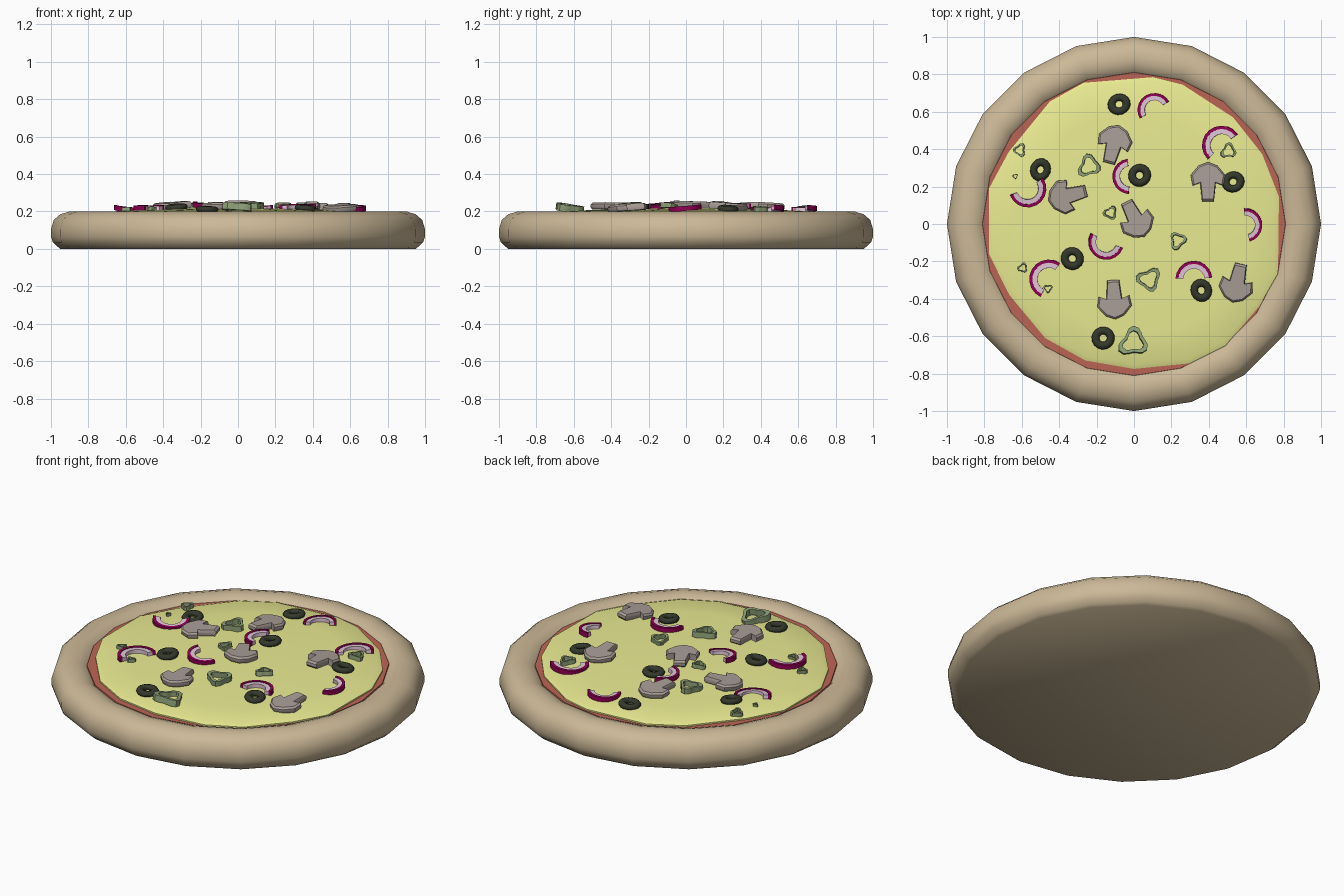
import bpy, bmesh, math, random
from mathutils import Matrix, Vector

if "Cube" in bpy.data.objects:
    bpy.data.objects.remove(bpy.data.objects["Cube"])

random.seed(4)


def mat(name, rgb):
    m = bpy.data.materials.new(name)
    m.diffuse_color = (*rgb, 1)
    m.use_nodes = True
    m.node_tree.nodes["Principled BSDF"].inputs["Base Color"].default_value = m.diffuse_color
    return m


CRUST = mat("baked_dough", (0.60, 0.48, 0.31))
SAUCE = mat("tomato", (0.50, 0.13, 0.09))
CHEESE = mat("cheese", (0.83, 0.84, 0.29))
MUSH = mat("mushroom", (0.40, 0.34, 0.31))
OLIVE = mat("black_olive", (0.035, 0.04, 0.025))
SKIN = mat("onion_skin", (0.30, 0.0, 0.09))
FLESH = mat("onion_flesh", (0.75, 0.56, 0.68))
PEPPER = mat("green_pepper", (0.28, 0.36, 0.19))


def finish(bm, name, material, angle=40):
    bmesh.ops.recalc_face_normals(bm, faces=bm.faces)
    me = bpy.data.meshes.new(name)
    bm.to_mesh(me)
    bm.free()
    ob = bpy.data.objects.new(name, me)
    bpy.context.collection.objects.link(ob)
    me.materials.append(material)
    bpy.ops.object.select_all(action='DESELECT')
    ob.select_set(True)
    bpy.context.view_layer.objects.active = ob
    bpy.ops.object.shade_smooth_by_angle(angle=math.radians(angle))
    return ob


def loft(rings, name, material, angle=40):
    """Skin closed rings of points, capping both ends."""
    bm = bmesh.new()
    vs = [[bm.verts.new(p) for p in r] for r in rings]
    n = len(rings[0])
    for a, b in zip(vs, vs[1:]):
        for i in range(n):
            bm.faces.new((a[i], a[(i + 1) % n], b[(i + 1) % n], b[i]))
    bm.faces.new(vs[0])
    bm.faces.new(vs[-1])
    return finish(bm, name, material, angle)


def band(outer, inner, h, closed, name, material):
    """Flat-topped strip between two outlines, ring or open arc."""
    bm = bmesh.new()
    secs = [[bm.verts.new(p) for p in ((*o, 0), (*o, h), (*i, h), (*i, 0))]
            for o, i in zip(outer, inner)]
    pairs = list(zip(secs, secs[1:]))
    if closed:
        pairs.append((secs[-1], secs[0]))
    else:
        bm.faces.new(secs[0])
        bm.faces.new(secs[-1])
    for a, b in pairs:
        for i in range(4):
            j = (i + 1) % 4
            bm.faces.new((a[i], a[j], b[j], b[i]))
    return finish(bm, name, material)


def circle(r, z, n=20):
    return [(r * math.cos(2 * math.pi * i / n), r * math.sin(2 * math.pi * i / n), z)
            for i in range(n)]


def polar(r, deg):
    a = math.radians(deg)
    return (r * math.cos(a), r * math.sin(a))


def rest(obs, x, y, turn=0, tilt=0.08, lift=0.0):
    """Lay a topping on the domed cheese with a slight random tilt."""
    z = 0.217 - 0.022 * (x * x + y * y) / 0.5 + lift
    m = (Matrix.Translation((x, y, z))
         @ Matrix.Rotation(random.uniform(-tilt, tilt), 4, 'X')
         @ Matrix.Rotation(random.uniform(-tilt, tilt), 4, 'Y')
         @ Matrix.Rotation(math.radians(turn), 4, 'Z'))
    for ob in obs:
        ob.matrix_world = m


# Dough base with rounded rim
profile = [(0.95, 0), (0.965, 0.012), (0.99, 0.035), (1.0, 0.065), (1.0, 0.105),
           (0.985, 0.155), (0.95, 0.185), (0.90, 0.2), (0.86, 0.197),
           (0.825, 0.185), (0.805, 0.165)]
loft([circle(r, z) for r, z in profile], "crust", CRUST, 45)

# Tomato sauce layer
loft([circle(0.812, 0.16), circle(0.81, 0.178)], "sauce", SAUCE)

# Melted cheese with an uneven edge and a gentle dome
edge = [(.10, .785), (.26, .745), (.53, .57), (.685, .375), (.775, .145), (.77, -.265),
        (.67, -.44), (.49, -.65), (.3, -.745), (0, -.775), (-.26, -.73), (-.475, -.61),
        (-.67, -.375), (-.775, -.16), (-.775, .19), (-.67, .385), (-.45, .655), (-.27, .755)]
loft([[(x * s, y * s, z) for x, y in edge] for s, z in
      ((1, .172), (1, .186), (.97, .195), (.75, .205), (.4, .214), (.05, .217))],
     "cheese", CHEESE, 60)

# Olive rings
for x, y in [(-.08, .64), (-.50, .29), (.03, .26), (.53, .225), (-.33, -.185),
             (.36, -.355), (-.165, -.61)]:
    bpy.ops.mesh.primitive_torus_add(major_segments=16, minor_segments=8,
                                     major_radius=0.041, minor_radius=0.021)
    ob = bpy.context.object
    ob.name = "olive_ring"
    ob.data.materials.append(OLIVE)
    ob.data.transform(Matrix.Diagonal((1, random.uniform(.88, 1), .8, 1)))
    bpy.ops.object.shade_smooth()
    rest([ob], x, y, random.uniform(0, 180), 0.12, 0.012)

# Onion arcs: x, y, radius, start and end angle
for x, y, r, a, b in [(.11, .61, .09, 30, 210), (.47, .42, .105, 35, 225),
                      (-.57, .19, .1, -160, 35), (-.02, .255, .095, 100, 265),
                      (.595, -.005, .09, -75, 95), (-.15, -.095, .095, 150, 340),
                      (-.455, -.295, .105, 55, 245), (.32, -.295, .098, 5, 178)]:
    deg = [a + (b - a) * i / 10 for i in range(11)]

    def arc(k):
        return [polar(r * k, d) for d in deg]
    skin = band(arc(1), arc(.84), .026, False, "onion_skin", SKIN)
    flesh = band(arc(.84), arc(.58), .022, False, "onion_flesh", FLESH)
    rest([skin, flesh], x, y, 0, 0.1, 0.003)

# Mushroom slices: x, y, direction the cap points
half = [(-.11, .032), (-.01, .042), (-.025, .082), (.03, .092), (.08, .05)]
outline = half + [(.1, 0)] + [(u, -v) for u, v in reversed(half)]
for x, y, turn in [(-.105, .43, 75), (-.36, .15, 195), (.395, .23, 90),
                   (.01, .02, 297), (-.105, -.41, 273), (.55, -.32, 258)]:
    ob = loft([[(u * s, v * s, z) for u, v in outline] for s, z in
               ((.92, 0), (1, .01), (1, .026), (.9, .036))], "mushroom_slice", MUSH, 40)
    rest([ob], x, y, turn, 0.08, 0.002)

# Pepper rings, three-lobed: x, y, radius, turn
for x, y, r, turn in [(-.61, .395, .036, 180), (-.24, .31, .064, 100), (.505, .39, .044, 90),
                      (-.635, .255, .014, 40), (-.125, .06, .038, 60), (.235, -.09, .048, 130),
                      (.08, -.295, .067, 50), (-.595, -.235, .028, 70), (-.46, -.345, .024, 30),
                      (-.005, -.635, .082, 90)]:
    deg = [i * 20 for i in range(18)]

    def lobes(k):
        return [polar(r * k * (.86 + .2 * math.cos(math.radians(3 * d))
                               + .05 * math.cos(math.radians(2 * d + turn))), d) for d in deg]
    ob = band(lobes(1), lobes(.7), .012 + .3 * r, True, "pepper_ring", PEPPER)
    rest([ob], x, y, turn, 0.15, 0.002)
